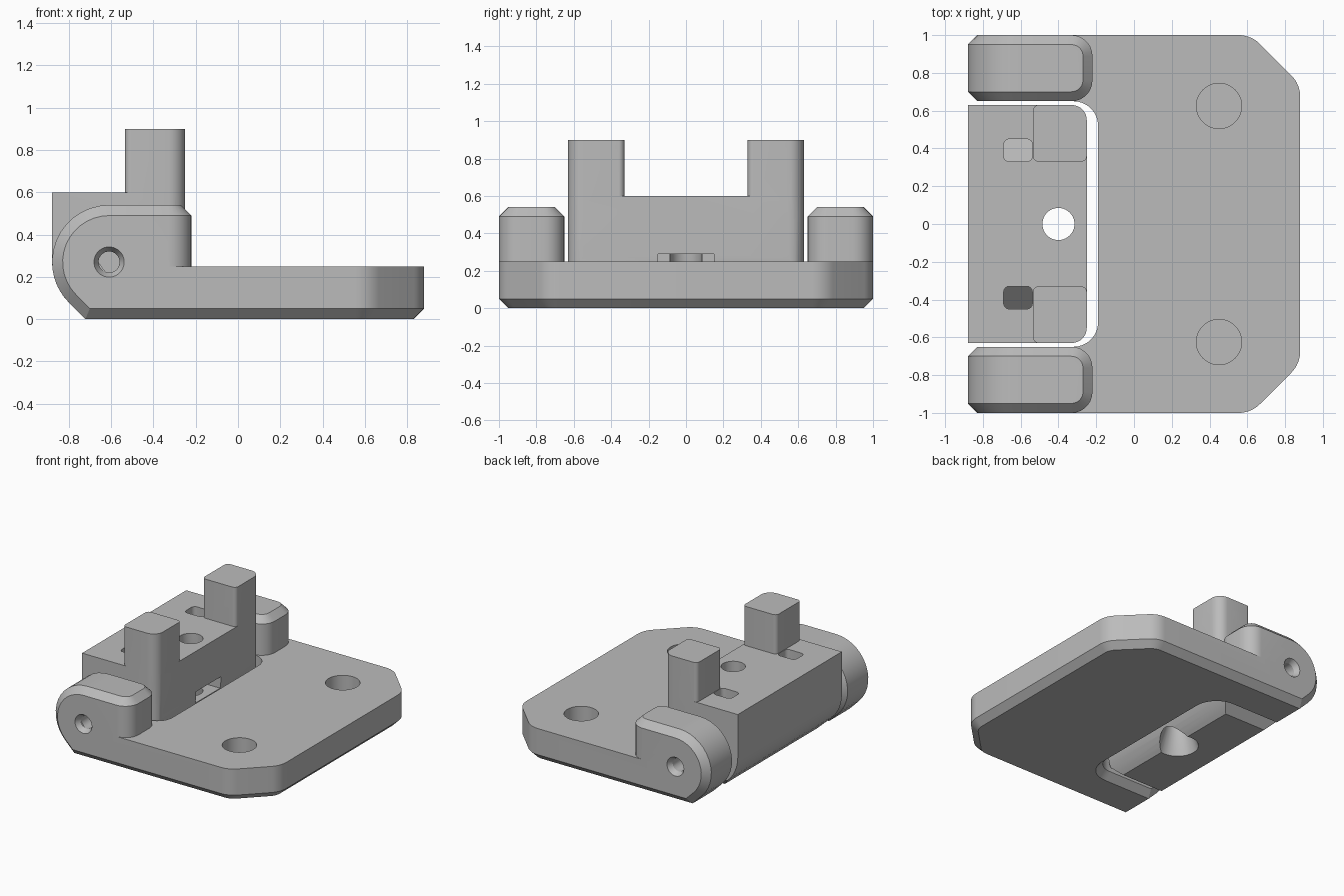
import bpy, bmesh, math
from mathutils import Vector, Matrix

old = bpy.data.objects.get("Cube")
if old:
    bpy.data.objects.remove(old, do_unlink=True)

grey = bpy.data.materials.new("plain_grey")
grey.use_nodes = True
grey.diffuse_color = (0.5, 0.5, 0.5, 1)
grey.node_tree.nodes["Principled BSDF"].inputs["Base Color"].default_value = (0.5, 0.5, 0.5, 1)

PIVOT = Vector((-0.61, 0.27))
R = 0.27
AXES = {"x": lambda u, v, w: (w, u, v),
        "y": lambda u, v, w: (u, w, v),
        "z": lambda u, v, w: (u, v, w)}


def make(name, bm):
    bmesh.ops.recalc_face_normals(bm, faces=bm.faces)
    mesh = bpy.data.meshes.new(name)
    bm.to_mesh(mesh)
    bm.free()
    mesh.materials.append(grey)
    ob = bpy.data.objects.new(name, mesh)
    bpy.context.collection.objects.link(ob)
    return ob


def prism(outline, axis, lo, hi):
    bm = bmesh.new()
    place = AXES[axis]
    a, b = ([bm.verts.new(place(u, v, w)) for u, v in outline] for w in (lo, hi))
    bm.faces.new(a)
    bm.faces.new(b)
    n = len(a)
    for i in range(n):
        bm.faces.new((a[i], a[(i + 1) % n], b[(i + 1) % n], b[i]))
    bmesh.ops.recalc_face_normals(bm, faces=bm.faces)
    return bm


def arc(centre, radius, start, end, steps):
    return [(centre[0] + radius * math.cos(t), centre[1] + radius * math.sin(t))
            for t in (math.radians(start + (end - start) * i / steps) for i in range(steps + 1))]


def rounded(corners, steps=8):
    """Polygon from (u, v, radius) corners with filleted corners."""
    out = []
    for i, (u, v, r) in enumerate(corners):
        p = Vector((u, v))
        if not r:
            out.append(p)
            continue
        d0 = (Vector(corners[i - 1][:2]) - p).normalized()
        d1 = (Vector(corners[(i + 1) % len(corners)][:2]) - p).normalized()
        half = d0.angle(d1) / 2
        centre = p + (d0 + d1).normalized() * (r / math.sin(half))
        s = p + d0 * (r / math.tan(half)) - centre
        e = p + d1 * (r / math.tan(half)) - centre
        sweep = s.angle_signed(e)
        for k in range(steps + 1):
            out.append(centre + Matrix.Rotation(-sweep * k / steps, 2) @ s)
    return out


def bevel(bm, edges, size, segments=1):
    bmesh.ops.bevel(bm, geom=edges, offset=size, segments=segments, profile=0.5,
                    affect='EDGES', clamp_overlap=True)


def cone(r1, r2, depth, centre, axis="z", s=1):
    bm = bmesh.new()
    turn = Matrix.Rotation(-math.pi / 2 * s, 4, 'X') if axis == "y" else Matrix()
    bmesh.ops.create_cone(bm, cap_ends=True, segments=40, radius1=r1, radius2=r2, depth=depth,
                          matrix=Matrix.Translation(centre) @ turn)
    return bm


def combine(ob, bm, operation):
    tool = make("helper", bm)
    tool.hide_render = True
    mod = ob.modifiers.new("combine", 'BOOLEAN')
    mod.operation = operation
    mod.solver = 'EXACT'
    mod.object = tool
    bpy.context.view_layer.objects.active = ob
    bpy.ops.object.modifier_apply(modifier=mod.name)
    bpy.data.objects.remove(tool, do_unlink=True)


# Base plate: U-shaped outline with cut corners and a chamfered underside
half = [(-0.45, 0.65, 0), (-0.45, 1, 0), (0.62, 1, 0.16), (0.88, 0.74, 0.16)]
notch = [(-0.19, -0.65, 0.13), (-0.19, 0.65, 0.13)]
outline = rounded(half + [(x, -y, r) for x, y, r in reversed(half)] + notch)
bm = prism(outline, "z", 0, 0.25)
bevel(bm, [e for e in bm.edges if all(v.co.z < 0.001 for v in e.verts)], 0.05)
base = make("base_plate", bm)

# Hinge ears: round back, filleted front, chamfered rim
back_arc = arc(PIVOT, R, 225, 90, 14)
ear_profile = [(-0.722, 0)] + back_arc + [(-0.22, 0.54), (-0.22, 0)]
for s in (-1, 1):
    bm = prism(ear_profile, "y", s * 0.65, s)
    bevel(bm, [e for e in bm.edges if all(abs(v.co.x + 0.22) < 0.001 for v in e.verts)
               and abs(e.verts[0].co.z - e.verts[1].co.z) > 0.1], 0.11, 7)
    bmesh.ops.recalc_face_normals(bm, faces=bm.faces)
    bevel(bm, [e for e in bm.edges if e.calc_face_angle(0) > math.radians(50)], 0.05)
    combine(base, bm, 'UNION')

# Magnet pockets and pivot holes
for s in (-1, 1):
    combine(base, cone(0.12, 0.12, 0.3, (0.45, s * 0.625, 0.25)), 'DIFFERENCE')
    combine(base, cone(0.05, 0.05, 0.24, (PIVOT.x, s * 0.9, PIVOT.y), "y", s), 'DIFFERENCE')
    combine(base, cone(0.05, 0.072, 0.04, (PIVOT.x, s * 0.981, PIVOT.y), "y", s), 'DIFFERENCE')

# Swinging block: rounded underside about the pivot
low = math.degrees(math.asin(-R / 0.36))
profile = ([(-0.722, 0)] + arc(PIVOT, R, 225, 180, 6) + [(-0.88, 0.6), (-0.25, 0.6)]
           + arc(PIVOT, 0.36, 0, low, 8))
block = make("hinge_block", prism(profile, "y", -0.63, 0.63))
plan = rounded([(-1, -0.63, 0), (-1, 0.63, 0), (-0.25, 0.63, 0.08), (-0.25, -0.63, 0.08)])
combine(block, prism(plan, "z", -0.1, 0.7), 'INTERSECT')

# Screw hole with countersink, and the opening in the inner face
combine(block, cone(0.085, 0.085, 2, (-0.4, 0, 0.3)), 'DIFFERENCE')
combine(block, cone(0.15, 0.085, 0.2, (-0.4, 0, 0.09)), 'DIFFERENCE')
combine(block, prism([(-0.15, 0.2), (0.15, 0.2), (0.15, 0.29), (-0.15, 0.29)], "x", -0.4, -0.2),
        'DIFFERENCE')

for s in (-1, 1):
    # Sloped lower ends
    combine(block, prism([(s * 0.54, -0.02), (s * 0.66, -0.02), (s * 0.66, 0.1)], "x", -1, 0),
            'DIFFERENCE')
    # Small pockets with a slanted floor
    bm = prism([(s * 0.33, 0.46), (s * 0.33, 0.7), (s * 0.45, 0.7), (s * 0.45, 0.34)],
               "x", -0.69, -0.538)
    bevel(bm, [e for e in bm.edges
               if abs((e.verts[0].co - e.verts[1].co).normalized().z) > 0.99], 0.03, 4)
    combine(block, bm, 'DIFFERENCE')
    # Upright posts
    post = rounded([(-0.535, s * 0.33, 0.03), (-0.535, s * 0.63, 0.03),
                    (-0.25, s * 0.63, 0.08), (-0.25, s * 0.33, 0.03)])
    combine(block, prism(post, "z", 0.5, 0.9), 'UNION')

# Smooth curved walls, keep hard edges
for ob in (base, block):
    bpy.ops.object.select_all(action='DESELECT')
    ob.select_set(True)
    bpy.context.view_layer.objects.active = ob
    bpy.ops.object.shade_smooth_by_angle(angle=math.radians(25))
